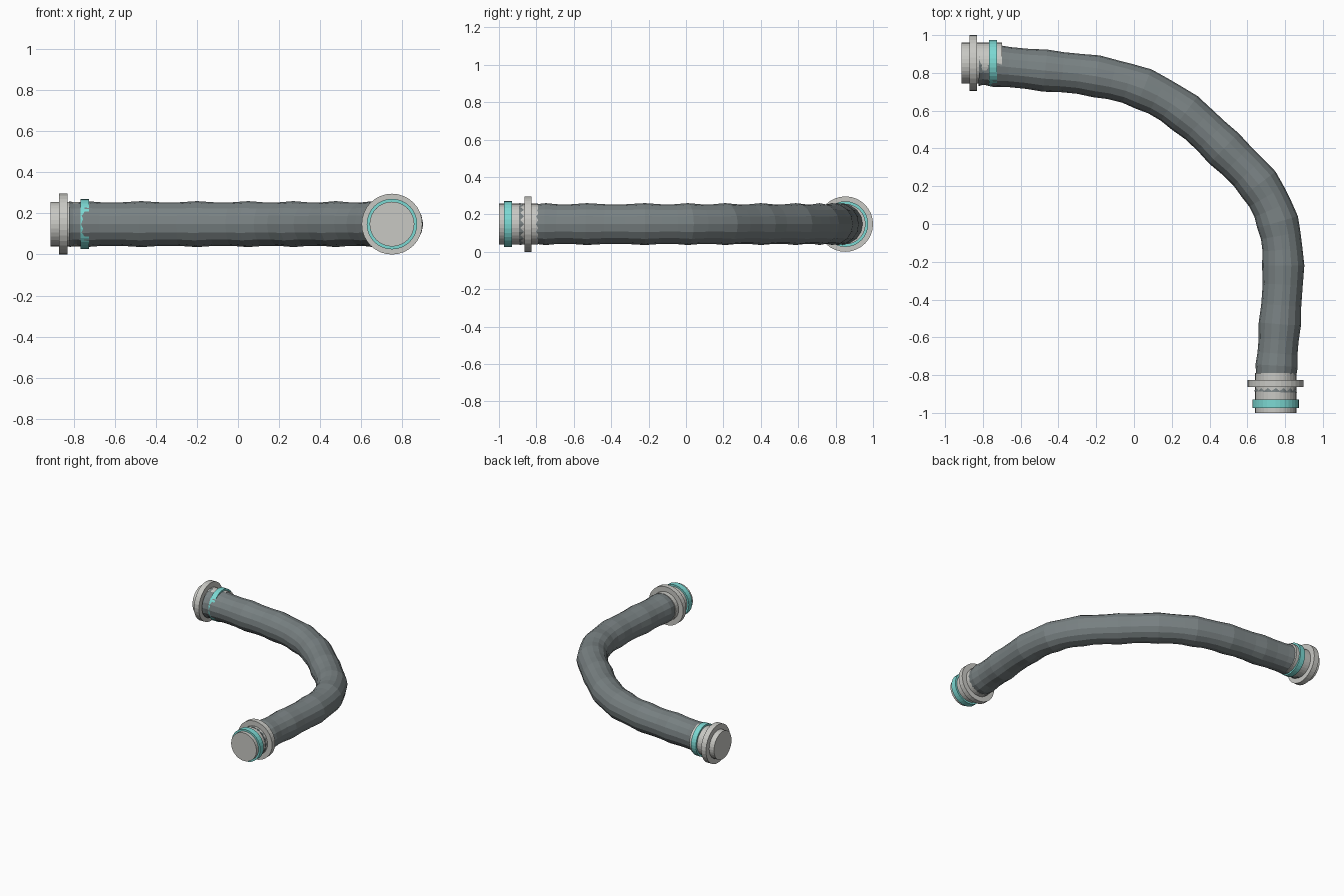
import bpy, bmesh, math
from mathutils import Vector, Matrix

cube = bpy.data.objects.get("Cube")
if cube:
    bpy.data.objects.remove(cube, do_unlink=True)

AXIS_Z = 0.148


def material(name, rgb):
    m = bpy.data.materials.new(name)
    m.diffuse_color = (*rgb, 1)
    m.use_nodes = True
    m.node_tree.nodes["Principled BSDF"].inputs["Base Color"].default_value = (*rgb, 1)
    return m


HOSE = material("slate grey", (0.19, 0.22, 0.225))
COLLAR = material("light grey", (0.58, 0.58, 0.55))
BAND = material("teal", (0.2, 0.69, 0.65))


def finish(name, bm, mat):
    bmesh.ops.recalc_face_normals(bm, faces=bm.faces[:])
    mesh = bpy.data.meshes.new(name)
    bm.to_mesh(mesh)
    bm.free()
    mesh.materials.append(mat)
    bpy.context.collection.objects.link(bpy.data.objects.new(name, mesh))


def disc(name, direction, cross, start, end, radius, mat):
    """Closed cylinder along x or y, between two coordinates on that axis."""
    mid = (start + end) / 2
    centre = (mid, cross, AXIS_Z) if direction == "x" else (cross, mid, AXIS_Z)
    turn = Matrix.Rotation(math.pi / 2, 4, "Y" if direction == "x" else "X")
    bm = bmesh.new()
    bmesh.ops.create_cone(bm, cap_ends=True, segments=32, radius1=radius, radius2=radius,
                          depth=end - start, matrix=Matrix.Translation(centre) @ turn)
    finish(name, bm, mat)


def spline(a, b, c, d, t):
    return 0.5 * (2 * b + (c - a) * t + (2 * a - 5 * b + 4 * c - d) * t * t
                  + (3 * b - a - 3 * c + d) * t ** 3)


# Bent hose with gentle bulges at each path point
path = [Vector((x, y, AXIS_Z)) for x, y in (
    (-0.82, 0.842), (-0.74, 0.838), (-0.47, 0.812), (-0.2, 0.782), (0.05, 0.715),
    (0.27, 0.587), (0.476, 0.4), (0.66, 0.21), (0.76, 0.01), (0.79, -0.22),
    (0.772, -0.53), (0.755, -0.75), (0.75, -0.89))]
ends = [2 * path[0] - path[1]] + path + [2 * path[-1] - path[-2]]
STEPS, SIDES = 3, 16
centres = [spline(*ends[i:i + 4], s / STEPS)
           for i in range(len(path) - 1) for s in range(STEPS)] + [path[-1]]

bm = bmesh.new()
rings = []
for i, c in enumerate(centres):
    tangent = (centres[min(i + 1, len(centres) - 1)] - centres[max(i - 1, 0)]).normalized()
    side = Vector((tangent.y, -tangent.x, 0))
    r = 0.108 + 0.004 * math.cos(math.tau * i / STEPS)
    angles = [math.tau * k / SIDES for k in range(SIDES)]
    rings.append([bm.verts.new(c + r * (side * math.cos(a) + Vector((0, 0, math.sin(a)))))
                  for a in angles])
for a, b in zip(rings, rings[1:]):
    for k in range(SIDES):
        n = (k + 1) % SIDES
        bm.faces.new((a[k], a[n], b[n], b[k]))
bm.faces.new(rings[0])
bm.faces.new(rings[-1])
finish("hose", bm, HOSE)

# Rear end fitting
disc("rear_collar", "x", 0.852, -0.913, -0.7, 0.108, COLLAR)
disc("rear_flange", "x", 0.852, -0.872, -0.83, 0.148, COLLAR)
disc("rear_band", "x", 0.852, -0.767, -0.725, 0.122, BAND)

# Front end fitting
disc("front_collar", "y", 0.75, -1.0, -0.79, 0.109, COLLAR)
disc("front_flange", "y", 0.75, -0.863, -0.825, 0.148, COLLAR)
disc("front_band", "y", 0.75, -0.973, -0.93, 0.123, BAND)
